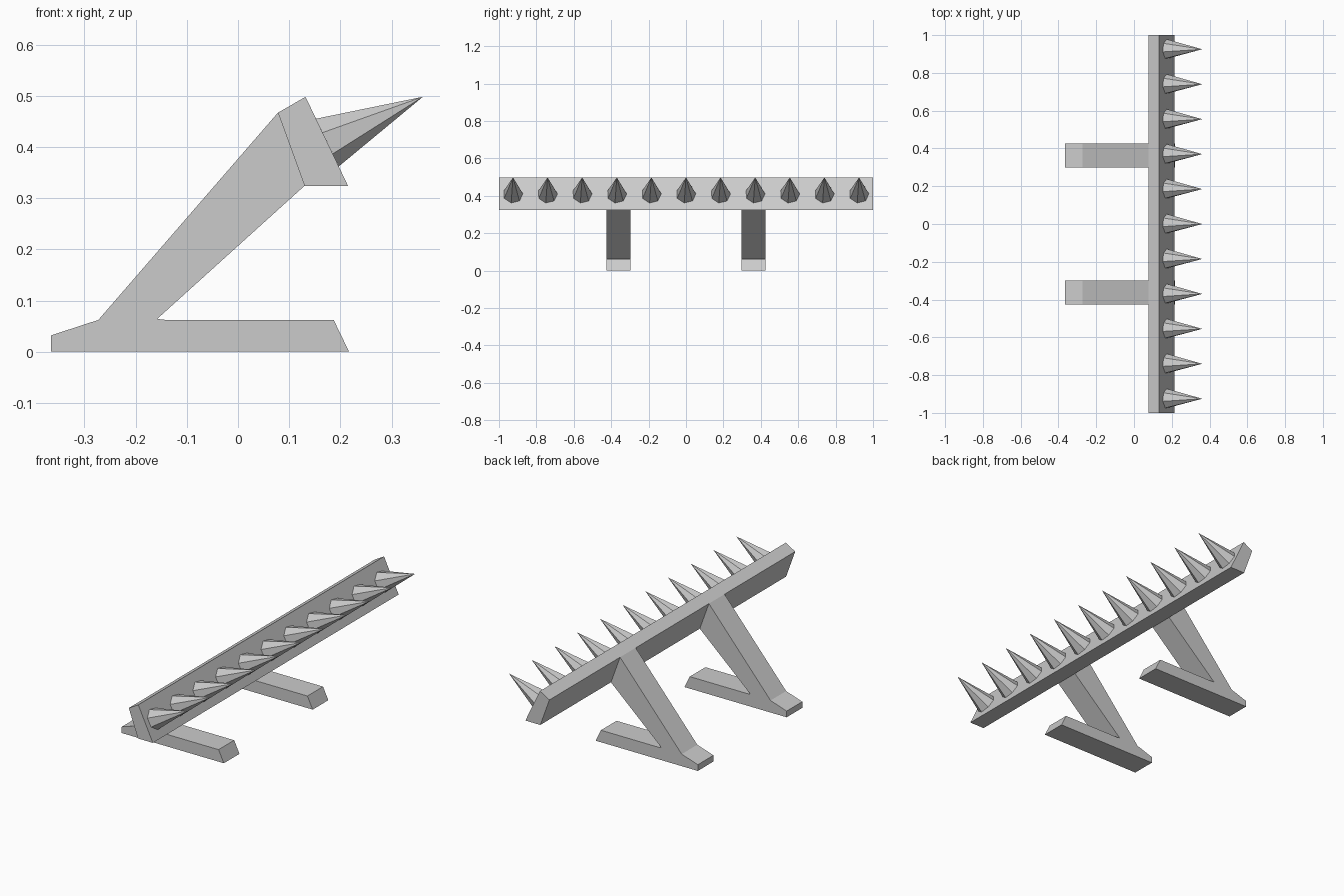
import bpy, bmesh, math
from mathutils import Matrix, Vector

cube = bpy.data.objects.get("Cube")
if cube:
    bpy.data.objects.remove(cube, do_unlink=True)

# One plain grey for the whole barrier
grey = bpy.data.materials.new("light_grey")
grey.use_nodes = True
colour = (0.6, 0.6, 0.6, 1)
grey.diffuse_color = colour
grey.node_tree.nodes["Principled BSDF"].inputs["Base Color"].default_value = colour


def finish(name, bm):
    bmesh.ops.recalc_face_normals(bm, faces=bm.faces)
    mesh = bpy.data.meshes.new(name)
    bm.to_mesh(mesh)
    bm.free()
    mesh.materials.append(grey)
    obj = bpy.data.objects.new(name, mesh)
    bpy.context.collection.objects.link(obj)
    return obj


def extruded_profile(name, profile, y0, y1):
    """Extrude an x-z outline along y."""
    bm = bmesh.new()
    face = bm.faces.new([bm.verts.new((x, y0, z)) for x, z in profile])
    new = bmesh.ops.extrude_face_region(bm, geom=[face])["geom"]
    verts = [v for v in new if isinstance(v, bmesh.types.BMVert)]
    bmesh.ops.translate(bm, verts=verts, vec=(0, y1 - y0, 0))
    return finish(name, bm)


# Long slanted beam
beam_top, beam_low = Vector((0.132, 0, 0.498)), Vector((0.215, 0, 0.324))
extruded_profile("beam", [(0.078, 0.467), (beam_top.x, beam_top.z),
                          (beam_low.x, beam_low.z), (0.13, 0.324)], -1, 1)

# Two supports: flat foot with a leaning strut
support = [(-0.365, 0), (0.217, 0), (0.187, 0.062), (-0.14, 0.062),
           (-0.158, 0.064), (0.13, 0.324), (0.078, 0.467),
           (-0.273, 0.062), (-0.365, 0.032)]
for side, y in (("left", 0.298), ("right", -0.425)):
    extruded_profile("support_" + side, support, y, y + 0.127)

# Row of seven-sided spikes standing square on the beam face
up = (beam_top - beam_low).normalized()
across = Vector((0, 1, 0))
out = across.cross(up)
centre = Vector((0.1745, 0, 0.409))
length, radius, count, spacing = 0.207, 0.053, 11, 0.185
for i in range(count):
    bm = bmesh.new()
    tip = bm.verts.new(centre + out * length)
    ring = []
    for k in range(7):
        a = math.radians(15) + k * math.tau / 7
        ring.append(bm.verts.new(centre + (up * math.cos(a) - across * math.sin(a)) * radius))
    bm.faces.new(ring)
    for k in range(7):
        bm.faces.new((ring[k], ring[(k + 1) % 7], tip))
    bmesh.ops.transform(bm, matrix=Matrix.Translation((0, (i - count // 2) * spacing, 0)),
                        verts=bm.verts)
    finish(f"spike_{i + 1}", bm)
